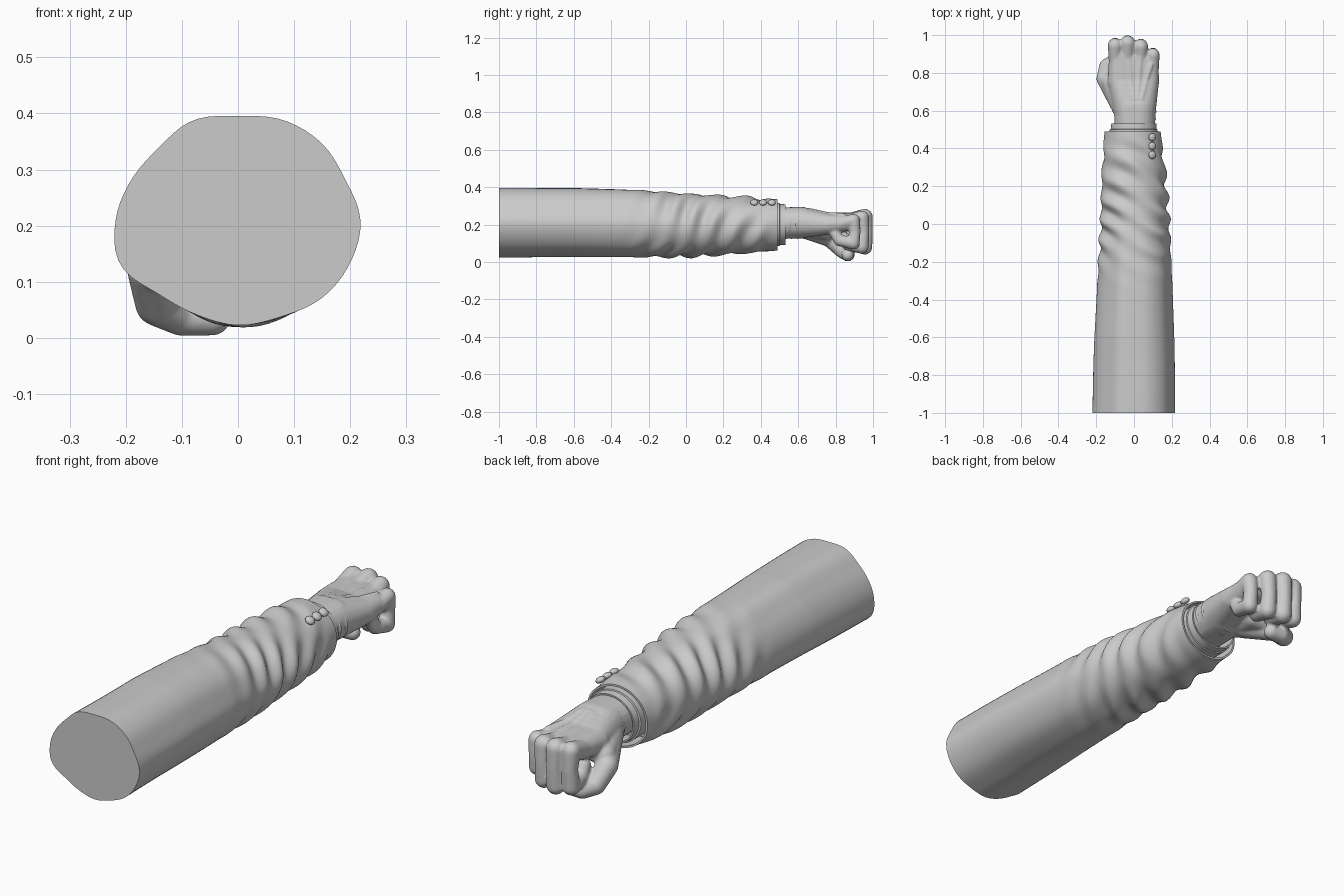
import bpy, bmesh, math
from mathutils import Vector, Matrix

if "Cube" in bpy.data.objects:
    bpy.data.objects.remove(bpy.data.objects["Cube"], do_unlink=True)

grey = bpy.data.materials.new("plain grey")
grey.use_nodes = True
grey.diffuse_color = (0.6, 0.6, 0.6, 1)
grey.node_tree.nodes["Principled BSDF"].inputs["Base Color"].default_value = (0.6, 0.6, 0.6, 1)

SIDES = 72


def finish(name, bm):
    bmesh.ops.recalc_face_normals(bm, faces=bm.faces)
    mesh = bpy.data.meshes.new(name)
    bm.to_mesh(mesh)
    bm.free()
    mesh.materials.append(grey)
    mesh.shade_smooth()
    ob = bpy.data.objects.new(name, mesh)
    bpy.context.collection.objects.link(ob)
    return ob


def sharpen(ob, degrees):
    bpy.ops.object.select_all(action='DESELECT')
    ob.select_set(True)
    bpy.context.view_layer.objects.active = ob
    bpy.ops.object.shade_smooth_by_angle(angle=math.radians(degrees))


def loft(bm, rings):
    """Skin closed rings of points, with a fan over each end."""
    loops = [[bm.verts.new(p) for p in ring] for ring in rings]
    for a, b in zip(loops, loops[1:]):
        for i in range(SIDES):
            j = (i + 1) % SIDES
            bm.faces.new((a[i], a[j], b[j], b[i]))
    for loop in (loops[0], loops[-1]):
        hub = bm.verts.new(sum((v.co for v in loop), Vector()) / SIDES)
        for i in range(SIDES):
            bm.faces.new((loop[i], loop[(i + 1) % SIDES], hub))


def smooth(a, b, t):
    t = min(1, max(0, (t - a) / (b - a)))
    return t * t * (3 - 2 * t)


def oval(y, left, right, low, high):
    return [Vector(((left + right) / 2 + (right - left) / 2 * math.cos(t), y,
                    (low + high) / 2 + (high - low) / 2 * math.sin(t)))
            for t in (math.tau * i / SIDES for i in range(SIDES))]


# Jacket sleeve: uneven upper-arm section easing into an oval cuff
SECTION = [.211, .2, .204, .203, .195, .202, .192, .198,
           .21, .218, .194, .19, .196, .195, .205, .209]
STATIONS = [(-1, -.213, .212, .014, .405), (-.6, -.202, .206, .018, .405),
            (-.3, -.19, .2, .02, .392), (0, -.174, .186, .026, .367),
            (.25, -.168, .165, .04, .352), (.49, -.156, .141, .062, .334)]


def section_radius(t):
    f = t / math.tau * 16
    i, u = int(f), f % 1
    a, b, c, d = (SECTION[(i + k) % 16] for k in (-1, 0, 1, 2))
    return b + u / 2 * (c - a + u * (2 * a - 5 * b + 4 * c - d + u * (3 * (b - c) + d - a)))


def sleeve_ring(y, inset=0):
    k = max(i for i in range(len(STATIONS) - 1) if STATIONS[i][0] <= y + 1e-6)
    p, q = STATIONS[k], STATIONS[k + 1]
    u = (y - p[0]) / (q[0] - p[0])
    left, right, low, high = (a + (b - a) * u for a, b in zip(p[1:], q[1:]))
    ring = []
    for i in range(SIDES):
        t = math.tau * i / SIDES
        blend = smooth(-.5, .4, y)
        r = section_radius(t) / .205 * (1 - blend) + blend
        # diagonal cloth folds winding round the forearm
        weight = smooth(-.38, .02, y) * (1 - .85 * smooth(.36, .47, y))
        phase = math.tau * y / .135 - 4 * t + .9 * math.sin(2 * t + 5 * y) + .8 * math.sin(9 * y)
        fold = .075 * weight * (.65 + .35 * math.sin(3 * t + 8 * y)) * (math.sin(phase) - .1)
        fold += .012 * math.sin(2 * t + 6 * y) * smooth(-1, -.6, y) * (1 - smooth(.2, .4, y))
        r += fold - inset
        ring.append(Vector(((left + right) / 2 + (right - left) / 2 * r * math.cos(t), y,
                            (low + high) / 2 + (high - low) / 2 * r * math.sin(t))))
    return ring


bm = bmesh.new()
rings = [sleeve_ring(-1 + 1.49 * i / 150) for i in range(151)]
rings += [sleeve_ring(.49, .06), sleeve_ring(.43, .07), sleeve_ring(.38, .09)]
loft(bm, rings)
sharpen(finish("jacket_sleeve", bm), 60)

# Shirt cuff: a short hollow band showing beyond the sleeve
bm = bmesh.new()
loft(bm, [oval(.36, -.13, .125, .085, .315), oval(.5, -.13, .125, .085, .315),
          oval(.502, -.122, .12, .09, .31), oval(.533, -.12, .118, .092, .308),
          oval(.533, -.113, .111, .099, .301), oval(.45, -.112, .11, .1, .3)])
sharpen(finish("shirt_cuff", bm), 40)

# Sleeve buttons
for i in range(3):
    bm = bmesh.new()
    bmesh.ops.create_uvsphere(bm, u_segments=24, v_segments=12, radius=.021)
    bmesh.ops.transform(bm, verts=bm.verts, matrix=Matrix.Translation((.097, .365 + .047 * i, .318))
                        @ Matrix.Rotation(.55, 4, 'Y') @ Matrix.Diagonal((1, 1, .65, 1)))
    finish(f"sleeve_button_{i + 1}", bm)

# Hand: rounded hulls fused into one skin
ball = bmesh.new()
bmesh.ops.create_icosphere(ball, subdivisions=3, radius=1)
BALL = [v.co.copy() for v in ball.verts]
ball.free()


def hull(bm, *balls):
    verts = [bm.verts.new(Vector((x, y, z)) + p * r) for x, y, z, r in balls for p in BALL]
    bmesh.ops.convex_hull(bm, input=verts)


def chain(bm, *balls):
    for a, b in zip(balls, balls[1:]):
        hull(bm, a, b)


bm = bmesh.new()
# wrist and palm
hull(bm, (-.02, .44, .206, .084), (.025, .44, .206, .084),
     (-.02, .62, .21, .084), (.032, .62, .21, .084))
hull(bm, (-.025, .6, .21, .082), (.032, .6, .21, .084),
     (-.085, .76, .208, .055), (.078, .76, .202, .055))
hull(bm, (-.085, .75, .208, .055), (.078, .75, .202, .055),
     (-.09, .9, .222, .042), (.088, .86, .208, .042))
# fingers: knuckle, middle joint, curled tip
for x, y, top, low, r in ((-.1, .945, .243, .085, .039), (-.034, .957, .243, .078, .041),
                          (.036, .94, .236, .08, .039), (.1, .895, .222, .1, .036)):
    chain(bm, (x, y - .13, top - .03, r * .8), (x, y, top, r), (x, y + .008, (top + low) / 2, r * .84),
          (x, y, low, r * .94), (x * .95, y - .075, low + .015, r * .85),
          (x * .9, y - .1, low + .055, r * .8))
# thumb with its fleshy base
hull(bm, (-.06, .62, .19, .06), (-.125, .75, .16, .05), (-.05, .74, .17, .05))
chain(bm, (-.075, .65, .18, .06), (-.153, .77, .125, .046), (-.142, .835, .062, .042),
      (-.1, .865, .04, .037), (-.045, .865, .036, .032))
# tendons over the back of the hand
for x0, x1, y1 in ((-.02, -.09, .9), (0, -.034, .92), (.02, .034, .9), (.04, .09, .84)):
    chain(bm, (x0, .66, .277, .012), ((x0 + x1) / 2, .76, .256, .011), (x1, y1, .25, .012))
bmesh.ops.delete(bm, geom=[v for v in bm.verts if not v.link_faces], context='VERTS')
hand = finish("clenched_hand", bm)
remesh = hand.modifiers.new("fuse", 'REMESH')
remesh.mode = 'VOXEL'
remesh.voxel_size = .006
remesh.use_smooth_shade = True
relax = hand.modifiers.new("soften", 'SMOOTH')
relax.factor = .5
relax.iterations = 6

# Skin creases round the wrist
for i, y in enumerate((.565, .595, .63)):
    bm = bmesh.new()
    ring = [(-.107, .119, .123, .292), (-.109, .121, .122, .294), (-.109, .121, .123, .294)][i]
    skew = Matrix.Translation((0, y, 0)) @ Matrix.Rotation(.1 * (i - 1), 4, 'Z')
    a, b, c, d = ring
    loft(bm, [oval(-.012, a + .01, b - .01, c + .01, d - .01), oval(0, *ring),
              oval(.012, a + .01, b - .01, c + .01, d - .01)])
    bmesh.ops.transform(bm, verts=bm.verts, matrix=skew)
    finish(f"wrist_crease_{i + 1}", bm)
